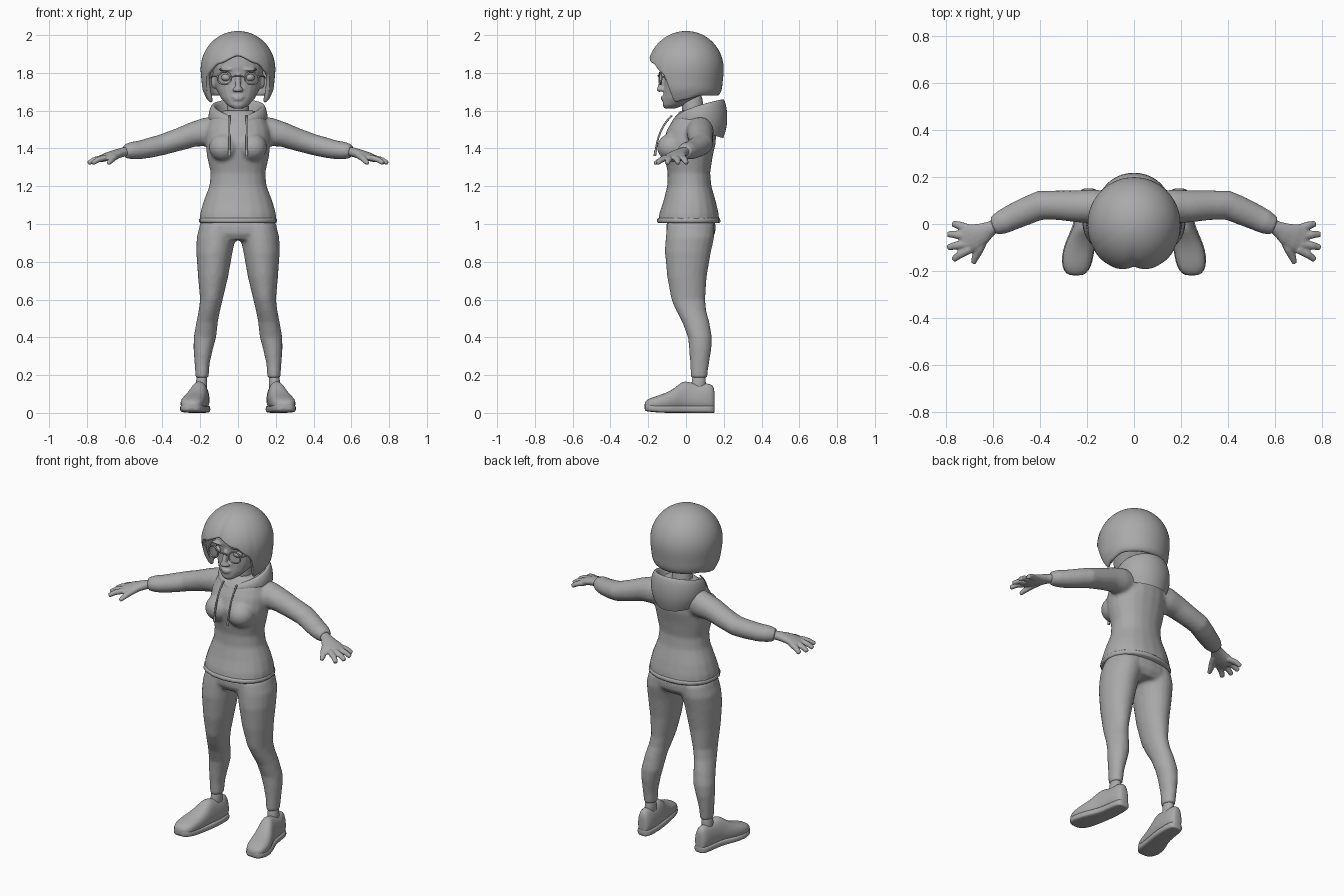
import bpy, bmesh, math
from mathutils import Vector

cube = bpy.data.objects.get("Cube")
if cube:
    bpy.data.objects.remove(cube)

grey = bpy.data.materials.new("plain_grey")
grey.use_nodes = True
GREY = (0.4, 0.4, 0.4, 1)
grey.diffuse_color = GREY
grey.node_tree.nodes["Principled BSDF"].inputs["Base Color"].default_value = GREY


def ring(c, u, v, n=2, count=20):
    """Superellipse of points around c, spanned by half axes u and v."""
    pts = []
    for i in range(count):
        a = math.tau * i / count
        ca, sa = math.cos(a), math.sin(a)
        pts.append(Vector(c) + Vector(u) * math.copysign(abs(ca) ** (2 / n), ca)
                   + Vector(v) * math.copysign(abs(sa) ** (2 / n), sa))
    return pts


def loft(bm, rings, caps=True):
    loops = [[bm.verts.new(p) for p in r] for r in rings]
    for a, b in zip(loops, loops[1:]):
        for i in range(len(a)):
            j = (i + 1) % len(a)
            bm.faces.new((a[i], a[j], b[j], b[i]))
    if caps:
        bm.faces.new(loops[0][::-1])
        bm.faces.new(loops[-1])


def stack(bm, rows, n=2):
    """Horizontal rings: z, centre x, half width, front y, back y."""
    loft(bm, [ring((cx, (f + b) / 2, z), (w, 0, 0), (0, (b - f) / 2, 0), n)
              for z, cx, w, f, b in rows])


def limb(bm, rows):
    """Rings square to a path: x, y, z, half breadth, half thickness."""
    path = [Vector(r[:3]) for r in rows]
    rings = []
    for i, r in enumerate(rows):
        t = (path[min(i + 1, len(path) - 1)] - path[max(i - 1, 0)]).normalized()
        u = t.cross(Vector((0, 0, 1))).normalized()
        rings.append(ring(path[i], u * r[3], u.cross(t) * r[4], count=16))
    loft(bm, rings)


def ball(bm, c, s):
    made = bmesh.ops.create_uvsphere(bm, u_segments=24, v_segments=16, radius=1)["verts"]
    for v in made:
        v.co = Vector((v.co.x * s[0], v.co.y * s[1], v.co.z * s[2])) + Vector(c)


def finish(name, bm, mirror=False, voxel=0, smooth=4, subsurf=0, thick=0):
    bmesh.ops.recalc_face_normals(bm, faces=bm.faces)
    me = bpy.data.meshes.new(name)
    bm.to_mesh(me)
    bm.free()
    me.materials.append(grey)
    me.shade_smooth()
    ob = bpy.data.objects.new(name, me)
    bpy.context.collection.objects.link(ob)
    if mirror:
        m = ob.modifiers.new("mirror", "MIRROR")
        m.use_mirror_merge = False
    if thick:
        m = ob.modifiers.new("thickness", "SOLIDIFY")
        m.thickness, m.offset = thick, -1
    if subsurf:
        m = ob.modifiers.new("rounding", "SUBSURF")
        m.levels = m.render_levels = subsurf
    if voxel:
        m = ob.modifiers.new("blend", "REMESH")
        m.mode, m.voxel_size, m.use_smooth_shade = "VOXEL", voxel, True
        m = ob.modifiers.new("soften", "SMOOTH")
        m.factor, m.iterations = 0.5, smooth
    return ob


def cord(name, pts, radius, cyclic=False, mirror=True):
    cu = bpy.data.curves.new(name, "CURVE")
    cu.dimensions, cu.bevel_depth, cu.bevel_resolution = "3D", radius, 2
    cu.resolution_u = 6
    sp = cu.splines.new("BEZIER")
    sp.bezier_points.add(len(pts) - 1)
    for bp, p in zip(sp.bezier_points, pts):
        bp.co = p
        bp.handle_left_type = bp.handle_right_type = "AUTO"
    sp.use_cyclic_u = cyclic
    cu.materials.append(grey)
    ob = bpy.data.objects.new(name, cu)
    bpy.context.collection.objects.link(ob)
    if mirror:
        ob.modifiers.new("mirror", "MIRROR").use_mirror_merge = False


# Hoodie: body, bust and sleeves blended together
bm = bmesh.new()
stack(bm, [(1.01, 0, .205, -.15, .178), (1.06, 0, .2, -.14, .172), (1.12, 0, .183, -.12, .158),
           (1.2, 0, .152, -.1, .135), (1.27, 0, .145, -.097, .128), (1.36, 0, .165, -.115, .142),
           (1.43, 0, .172, -.125, .158), (1.5, 0, .168, -.1, .16), (1.56, 0, .145, -.065, .15),
           (1.6, 0, .09, -.03, .12)], 2.2)
for side in (-1, 1):
    ball(bm, (side * .075, -.075, 1.405), (.078, .078, .075))
    limb(bm, [(side * x, y, z, a, b) for x, y, z, a, b in (
        (.08, .075, 1.5, .06, .075), (.17, .075, 1.487, .073, .077), (.24, .075, 1.473, .069, .066),
        (.32, .08, 1.445, .064, .06), (.4, .08, 1.42, .063, .056), (.46, .055, 1.405, .06, .054),
        (.52, .028, 1.392, .056, .05), (.565, .006, 1.388, .052, .047), (.585, -.004, 1.386, .044, .04),
        (.6, -.01, 1.384, .042, .037))])
finish("hoodie_body", bm, voxel=.01, smooth=7)

# Hoodie hem band
bm = bmesh.new()
stack(bm, [(1.006, 0, .2, -.148, .176), (1.012, 0, .207, -.154, .182),
           (1.026, 0, .206, -.153, .181), (1.032, 0, .2, -.146, .175)], 2.2)
finish("hoodie_hem", bm)

# Hood lying round the neck, lower at the front with a notch
bm = bmesh.new()
COUNT = 48
rows = []
for s, low in ((.85, 0), (.97, .25), (1.0, .5), (.98, .75), (.9, .97), (.83, 1), (.75, .95), (.62, .5)):
    row = []
    for i in range(COUNT):
        a = math.tau * i / COUNT
        back = (1 - math.cos(a)) / 2
        top = 1.555 + .108 * math.sqrt(back)
        base = 1.52 - .065 * back
        row.append(Vector((.158 * s * math.sin(a), .072 - .148 * s * math.cos(a),
                           base + (top - base) * low)))
    rows.append(row)
loft(bm, rows, caps=False)
finish("hood", bm, subsurf=1)

# Drawstrings with tips
cord("drawstring", [(.045, -.075, 1.575), (.046, -.112, 1.53), (.046, -.145, 1.46), (.046, -.162, 1.385)], .005)
cord("drawstring_tip", [(.046, -.161, 1.39), (.046, -.165, 1.36)], .007)

# Trousers: hips and legs blended together
bm = bmesh.new()
stack(bm, [(1.05, 0, .18, -.09, .14), (.99, 0, .206, -.105, .158),
           (.95, 0, .208, -.105, .155), (.915, 0, .17, -.085, .13)], 2.2)
for side in (-1, 1):
    stack(bm, [(z, side * x, w, f, b) for z, x, w, f, b in (
        (1.0, .1, .1, -.1, .15), (.93, .115, .104, -.108, .15), (.85, .125, .096, -.112, .132),
        (.72, .132, .08, -.1, .11), (.6, .141, .06, -.078, .102), (.54, .152, .057, -.052, .108),
        (.48, .164, .057, -.02, .124), (.4, .175, .06, .01, .138), (.34, .184, .052, .016, .135),
        (.26, .19, .04, .022, .122), (.2, .19, .036, .024, .114), (.185, .19, .036, .024, .114))])
finish("trousers", bm, voxel=.01, smooth=6)

# Ankles
bm = bmesh.new()
stack(bm, [(.22, .19, .028, .035, .103), (.16, .193, .03, .03, .105), (.09, .195, .034, .02, .11)])
finish("ankle", bm, mirror=True, subsurf=1)

# Shoes: y, centre x, half width, height
STATIONS = ((.152, .193, .018, .1), (.145, .193, .037, .138), (.11, .194, .047, .147),
            (.06, .197, .05, .138), (.01, .203, .053, .155), (-.02, .21, .056, .157),
            (-.06, .222, .062, .118), (-.11, .236, .067, .092), (-.16, .243, .066, .077),
            (-.2, .246, .054, .062), (-.221, .247, .028, .045))
bm = bmesh.new()
for y0, y1 in ((.15, -.22),):
    loft(bm, [ring((x, y, .012 + h / 2), (w * .97, 0, 0), (0, 0, h / 2), 2.6) for y, x, w, h in STATIONS])
bm.verts.ensure_lookup_table()
for v in bm.verts:  # narrow the upper towards the ankle
    if v.co.z > .07:
        v.co.x += (.2 - v.co.x) * min(.3, (v.co.z - .07) * 3)
finish("shoe_upper", bm, mirror=True, subsurf=1)
bm = bmesh.new()
loft(bm, [ring((x, y, .02 + max(0, -y - .14) * .12), (w + .001, 0, 0), (0, 0, .02), 4)
          for y, x, w, h in STATIONS])
finish("shoe_sole", bm, mirror=True, subsurf=1)

# Hands with four fingers and a thumb
bm = bmesh.new()
limb(bm, [(.57, .005, 1.387, .028, .025), (.61, -.018, 1.38, .031, .025), (.645, -.04, 1.37, .046, .025),
          (.685, -.057, 1.358, .06, .023), (.72, -.068, 1.347, .06, .019), (.735, -.07, 1.343, .05, .014)])
for base, mid, tip in (((.7, -.02), (.745, -.006), (.772, .002)), ((.71, -.052), (.76, -.045), (.793, -.043)),
                       ((.71, -.085), (.76, -.092), (.793, -.1)), ((.7, -.108), (.742, -.13), (.77, -.152))):
    limb(bm, [(*base, 1.352, .018, .017), (*mid, 1.34, .017, .015),
              (*tip, 1.322, .013, .012)])
limb(bm, [(.64, -.06, 1.365, .022, .02), (.66, -.11, 1.35, .019, .017), (.676, -.142, 1.333, .016, .014),
          (.685, -.168, 1.32, .011, .01)])
finish("hand", bm, mirror=True, voxel=.005, smooth=4)

# Neck
bm = bmesh.new()
stack(bm, [(1.54, 0, .07, -.02, .11), (1.6, 0, .057, -.02, .09), (1.72, 0, .056, -.035, .09)])
finish("neck", bm, subsurf=1)

# Head with nose, lips, brows and ears blended in
bm = bmesh.new()
stack(bm, [(1.612, 0, .028, -.115, -.055), (1.628, 0, .055, -.124, -.01), (1.665, 0, .09, -.122, .06),
           (1.71, 0, .113, -.118, .11), (1.77, 0, .13, -.114, .14), (1.83, 0, .136, -.122, .15),
           (1.89, 0, .13, -.115, .14), (1.94, 0, .1, -.085, .11), (1.97, 0, .05, -.04, .06)])
limb(bm, [(0, -.112, 1.79, .013, .014), (0, -.13, 1.74, .014, .016), (0, -.138, 1.712, .018, .015)])
ball(bm, (0, -.14, 1.712), (.019, .015, .014))
ball(bm, (0, -.12, 1.672), (.032, .013, .006))
ball(bm, (0, -.12, 1.659), (.026, .013, .006))
for side in (-1, 1):
    ball(bm, (side * .018, -.13, 1.71), (.013, .014, .01))
    ball(bm, (side * .062, -.106, 1.818), (.042, .02, .008))
    ball(bm, (side * .128, 0, 1.755), (.014, .025, .04))
finish("head", bm, voxel=.006, smooth=4)

# Eyes
bm = bmesh.new()
ball(bm, (.062, -.088, 1.775), (.026, .026, .02))
finish("eye", bm, mirror=True)

# Bobbed hair: shell with a parted fringe and long side locks
def mix(x, keys):
    for (x0, v0), (x1, v1) in zip(keys, keys[1:]):
        if x <= x1:
            t = max(0, (x - x0) / (x1 - x0))
            return v0 + (v1 - v0) * t * t * (3 - 2 * t)
    return keys[-1][1]


bm = bmesh.new()
COUNT, LEVELS = 80, 20
rows = []
for k in range(LEVELS + 1):
    row = []
    for i in range(COUNT):
        a = math.tau * i / COUNT
        off = math.degrees(min(a, math.tau - a))
        hem = mix(off, ((0, 1.885), (30, 1.845), (52, 1.795), (66, 1.645), (85, 1.66), (120, 1.685), (180, 1.685)))
        u = (k + .25) / (LEVELS + .25)
        z = 2 - (2 - hem) * u ** 1.7
        r = .176 * math.sqrt(max(0, 1 - ((z - 1.82) / .18) ** 2)) if z > 1.82 else mix(
            z, ((1.63, .125), (1.67, .146), (1.72, .168), (1.82, .176)))
        front = max(0, math.cos(a))
        r += .014 * front * u - .012 * u * math.exp(-(off / 9) ** 2)
        row.append(Vector((r * math.sin(a), -r * math.cos(a) + .002, z)))
    rows.append(row)
loft(bm, rows, caps=False)
bm.faces.new([v for v in bm.verts][:COUNT])
finish("hair", bm, thick=.022, subsurf=1)

# Round glasses with bridge and arms
cord("glasses_rim", [(.072 + .036 * math.cos(math.tau * i / 8), -.136 + .006 * math.cos(math.tau * i / 8),
                      1.772 + .033 * math.sin(math.tau * i / 8)) for i in range(8)], .0045, cyclic=True)
cord("glasses_bridge", [(-.037, -.142, 1.778), (0, -.148, 1.785), (.037, -.142, 1.778)], .004, mirror=False)
cord("glasses_arm", [(.107, -.13, 1.78), (.132, -.08, 1.782), (.143, -.01, 1.775)], .004)
